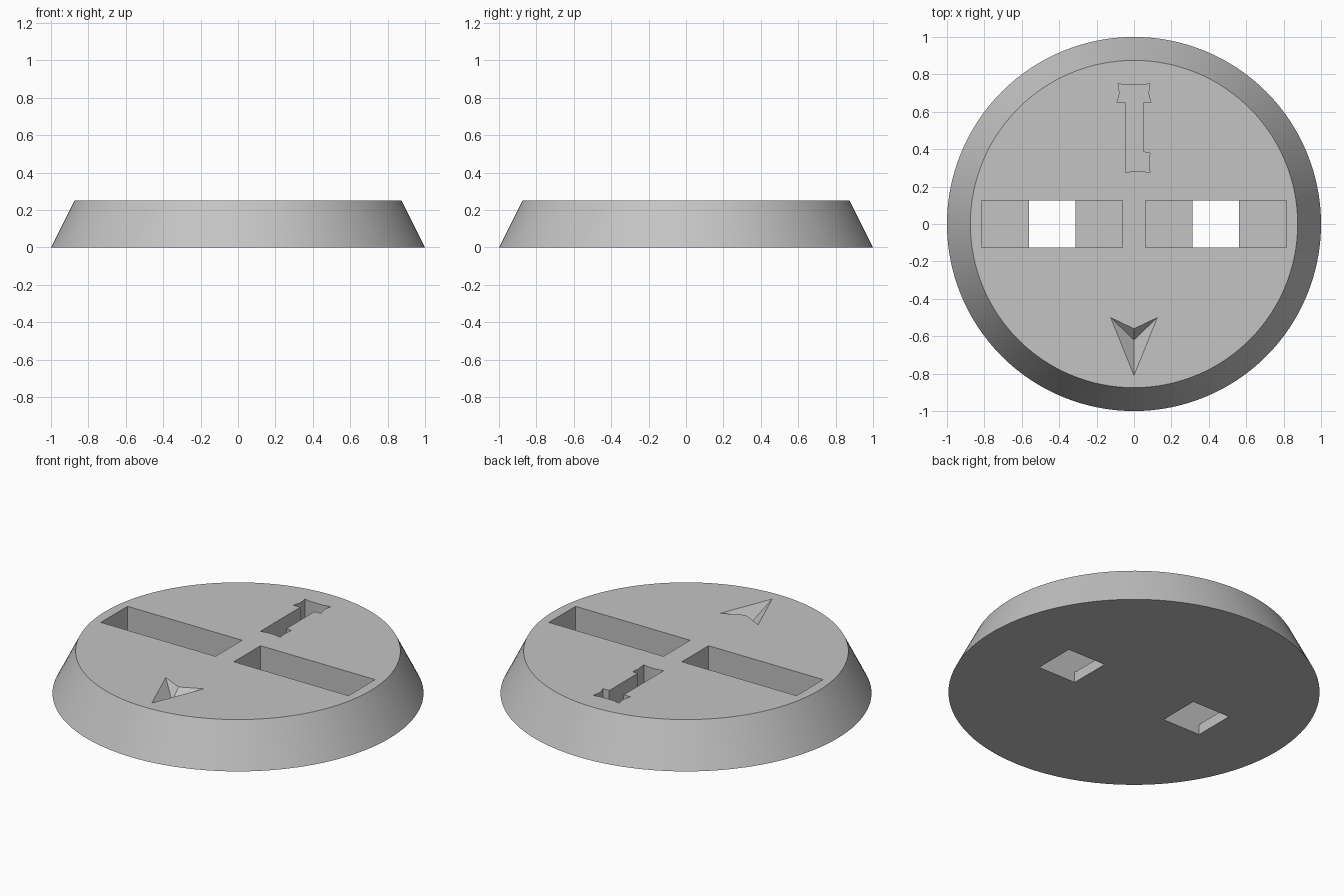
import bpy, bmesh, math

if "Cube" in bpy.data.objects:
    bpy.data.objects.remove(bpy.data.objects["Cube"], do_unlink=True)

HEIGHT, TOP_RADIUS = 0.25, 0.875
FLOOR = 0.0625        # thickness left under the long slots
ABOVE = HEIGHT + 0.1  # cutters reach past the top face

grey = bpy.data.materials.new("plain grey")
grey.use_nodes = True
colour = (0.55, 0.55, 0.55, 1)
grey.diffuse_color = colour
grey.node_tree.nodes["Principled BSDF"].inputs["Base Color"].default_value = colour


def add_object(name, bm):
    bmesh.ops.recalc_face_normals(bm, faces=bm.faces)
    mesh = bpy.data.meshes.new(name)
    bm.to_mesh(mesh)
    bm.free()
    mesh.materials.append(grey)
    obj = bpy.data.objects.new(name, mesh)
    bpy.context.collection.objects.link(obj)
    return obj


def prism(name, outline, low, high):
    bm = bmesh.new()
    face = bm.faces.new([bm.verts.new((x, y, low)) for x, y in outline])
    moved = bmesh.ops.extrude_face_region(bm, geom=[face])["geom"]
    verts = [v for v in moved if isinstance(v, bmesh.types.BMVert)]
    bmesh.ops.translate(bm, verts=verts, vec=(0, 0, high - low))
    if face.is_valid and len(bm.faces) < len(outline) + 2:
        bm.faces.new([v for v in face.verts])
    return add_object(name, bm)


def box(name, x0, x1, y0, y1, low, high):
    return prism(name, [(x0, y0), (x1, y0), (x1, y1), (x0, y1)], low, high)


def cut(target, cutter):
    cutter.hide_render = True
    mod = target.modifiers.new(cutter.name, 'BOOLEAN')
    mod.operation, mod.solver, mod.object = 'DIFFERENCE', 'EXACT', cutter
    bpy.context.view_layer.objects.active = target
    bpy.ops.object.modifier_apply(modifier=mod.name)
    bpy.data.objects.remove(cutter, do_unlink=True)


# Tapered round base
bm = bmesh.new()
bmesh.ops.create_cone(bm, cap_ends=True, segments=128, radius1=1, radius2=TOP_RADIUS, depth=HEIGHT)
bmesh.ops.translate(bm, verts=bm.verts, vec=(0, 0, HEIGHT / 2))
base = add_object("round_base", bm)

# Two long slots, each with a square hole through its floor
for side in (-1, 1):
    mid = side * 0.4375
    cut(base, box("long_slot", mid - 0.377, mid + 0.377, -0.125, 0.125, FLOOR, ABOVE))
    cut(base, box("square_hole", mid - 0.125, mid + 0.125, -0.125, 0.125, -0.1, ABOVE))

# Narrow recess with flared ends at the back
outline = [(-0.085, 0.75), (-0.04, 0.742), (0.04, 0.742), (0.085, 0.75),
           (0.077, 0.70), (0.09, 0.65), (0.05, 0.65), (0.05, 0.385),
           (0.085, 0.38), (0.08, 0.33), (0.085, 0.275), (0.04, 0.283),
           (0, 0.283), (-0.045, 0.275), (-0.045, 0.65), (-0.09, 0.65), (-0.077, 0.70)]
cut(base, prism("flared_recess", outline, HEIGHT - 0.125, ABOVE))

# Pointer at the front: an inverted pyramid under a dart outline
dart = [(-0.125, -0.5), (0, -0.56), (0.125, -0.5), (0, -0.81)]
bm = bmesh.new()
apex = bm.verts.new((0, -0.62, HEIGHT - 0.0625))
rim = [bm.verts.new((x, y, HEIGHT)) for x, y in dart]
lid = [bm.verts.new((x, y, ABOVE)) for x, y in dart]
bm.faces.new(lid)
for i in range(4):
    j = (i + 1) % 4
    bm.faces.new((rim[i], rim[j], apex))
    bm.faces.new((rim[i], lid[i], lid[j], rim[j]))
cut(base, add_object("pointer_recess", bm))

# Smooth rim with crisp edges
bpy.ops.object.select_all(action='DESELECT')
base.select_set(True)
bpy.context.view_layer.objects.active = base
bpy.ops.object.shade_smooth_by_angle(angle=math.radians(20))
